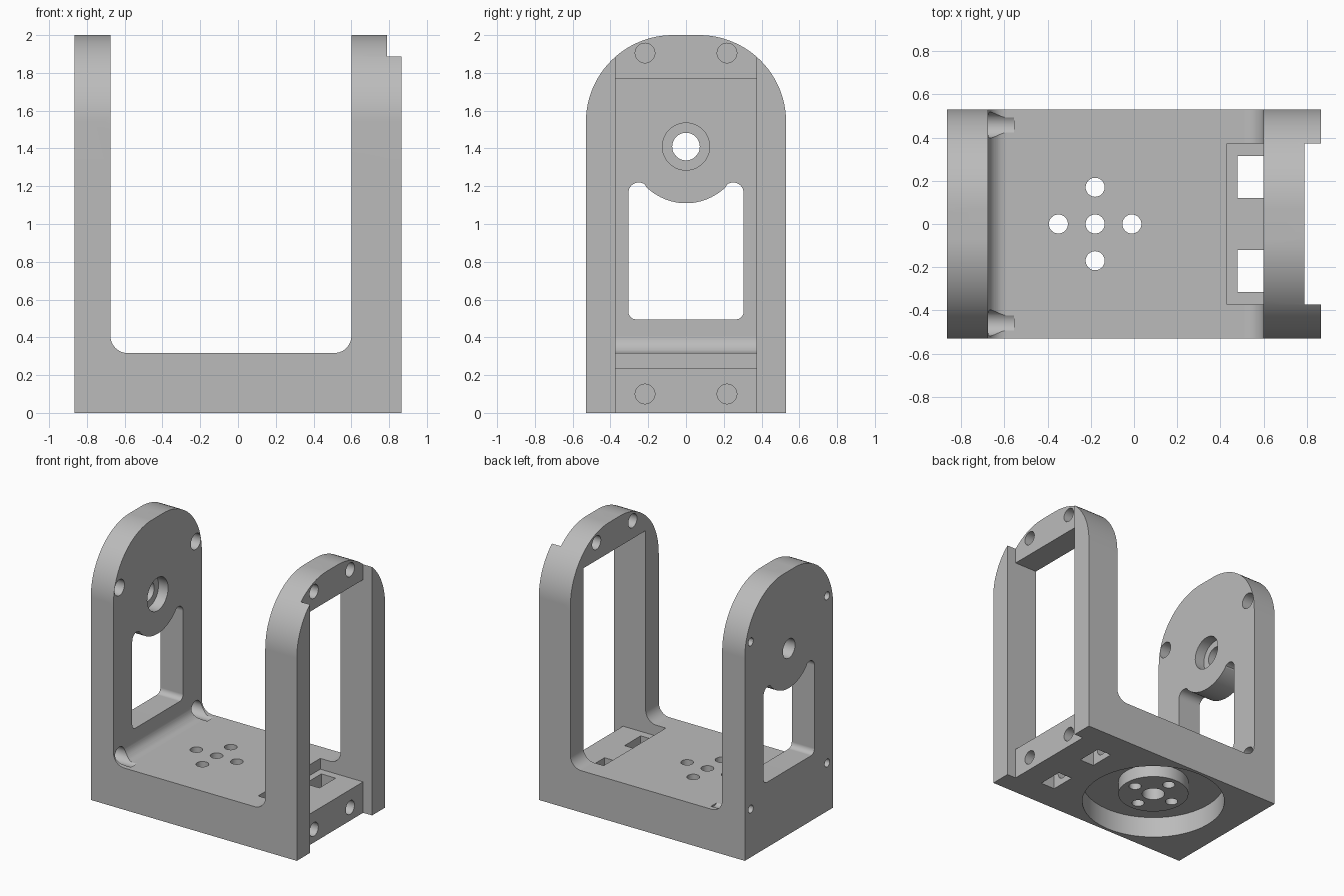
import bpy, bmesh
from math import cos, sin, radians

if "Cube" in bpy.data.objects:
    bpy.data.objects.remove(bpy.data.objects["Cube"], do_unlink=True)

grey = bpy.data.materials.new("plain grey")
grey.use_nodes = True
grey.diffuse_color = (0.5, 0.5, 0.5, 1)
grey.node_tree.nodes["Principled BSDF"].inputs["Base Color"].default_value = (0.5, 0.5, 0.5, 1)


def arc(u, v, r, start, end, steps=12):
    angles = [radians(start + (end - start) * i / steps) for i in range(steps + 1)]
    return [(u + r * cos(a), v + r * sin(a)) for a in angles]


def prism(name, outline, axis, low, high):
    """Extrude a 2D outline along an axis."""
    place = {"x": lambda u, v: (low, u, v),
             "y": lambda u, v: (u, low, v),
             "z": lambda u, v: (u, v, low)}[axis]
    bm = bmesh.new()
    face = bm.faces.new([bm.verts.new(place(u, v)) for u, v in outline])
    new = bmesh.ops.extrude_face_region(bm, geom=[face])["geom"]
    shift = [high - low if a == axis else 0 for a in "xyz"]
    bmesh.ops.translate(bm, vec=shift, verts=[g for g in new if isinstance(g, bmesh.types.BMVert)])
    bmesh.ops.recalc_face_normals(bm, faces=bm.faces)
    mesh = bpy.data.meshes.new(name)
    bm.to_mesh(mesh)
    bm.free()
    mesh.materials.append(grey)
    ob = bpy.data.objects.new(name, mesh)
    bpy.context.collection.objects.link(ob)
    return ob


def rod(axis, u, v, r, low, high):
    return prism("hole_cutter", arc(u, v, r, 0, 360, 48)[:-1], axis, low, high)


def box(x0, x1, y0, y1, z0, z1):
    return prism("box_cutter", [(x0, y0), (x1, y0), (x1, y1), (x0, y1)], "z", z0, z1)


def combine(target, tool, operation="DIFFERENCE"):
    mod = target.modifiers.new("shape", "BOOLEAN")
    mod.operation, mod.solver, mod.object = operation, "EXACT", tool
    bpy.context.view_layer.objects.active = target
    bpy.ops.object.modifier_apply(modifier=mod.name)
    bpy.data.objects.remove(tool, do_unlink=True)


# U-shaped body with filleted inner corners
outer = 0.865
body = prism("bracket_body",
             [(-outer, 0), (outer, 0), (outer, 2), (0.6, 2)]
             + arc(0.51, 0.407, 0.09, 0, -90)
             + arc(-0.585, 0.407, 0.09, -90, -180)
             + [(-0.675, 2), (-outer, 2)], "y", -0.53, 0.53)

# Rounded arm tops
combine(body, prism("silhouette",
                    [(-0.6, -0.1), (0.6, -0.1), (0.6, 1.3), (0.53, 1.3)]
                    + arc(0.07, 1.54, 0.46, 0, 90, 24)
                    + arc(-0.07, 1.54, 0.46, 90, 180, 24)
                    + [(-0.53, 1.3), (-0.6, 1.3)], "x", -1, 1), "INTERSECT")

# Channel and window on the open arm
combine(body, box(0.79, 1, -0.373, 0.373, -0.1, 2.1))
combine(body, box(0.43, 0.9, -0.373, 0.373, 0.235, 1.77))

# Window with a curved top in the pivot arm
combine(body, prism("window_cutter",
                    arc(-0.265, 0.535, 0.04, 180, 270, 6)
                    + arc(0.265, 0.535, 0.04, 270, 360, 6)
                    + arc(0.25, 1.165, 0.055, 0, 130)
                    + arc(0, 1.41, 0.3, -45, -135, 24)
                    + arc(-0.25, 1.165, 0.055, 50, 180), "x", -1, -0.5))

# Pivot hole with counterbore
combine(body, rod("x", 0, 1.41, 0.073, -1, -0.5))
combine(body, rod("x", 0, 1.41, 0.125, -0.755, -0.5))

# Corner screw holes in the pivot arm
for y in (-0.458, 0.458):
    for z in (0.366, 1.635):
        combine(body, rod("x", y, z, 0.03, -1, -0.7))
        combine(body, rod("x", y, z, 0.06, -0.77, -0.555))

# Bolt holes and nut slots on the open arm
for y in (-0.217, 0.217):
    combine(body, rod("x", y, 1.905, 0.052, 0.5, 1))
    combine(body, rod("x", y, 0.1, 0.052, 0.42, 1))
    combine(body, box(0.48, 0.6, y - 0.097, y + 0.097, -0.1, 0.3))

# Round underside recess that leaves a central boss
hub = -0.18
recess = rod("z", hub, 0, 0.507, -0.1, 0.16)
combine(recess, rod("z", hub, 0, 0.25, 0.062, 0.3))
combine(body, recess)

# Holes through the boss
for dx, dy in ((0, 0), (0.17, 0), (-0.17, 0), (0, 0.17), (0, -0.17)):
    combine(body, rod("z", hub + dx, dy, 0.044, -0.1, 0.5))
combine(body, rod("z", hub, 0, 0.08, -0.1, 0.16))

# Smooth curved walls, crisp edges
bpy.ops.object.select_all(action="DESELECT")
body.select_set(True)
bpy.context.view_layer.objects.active = body
bpy.ops.object.shade_smooth_by_angle(angle=radians(25))
normals = body.modifiers.new("flat_face_normals", "WEIGHTED_NORMAL")
normals.keep_sharp = True
